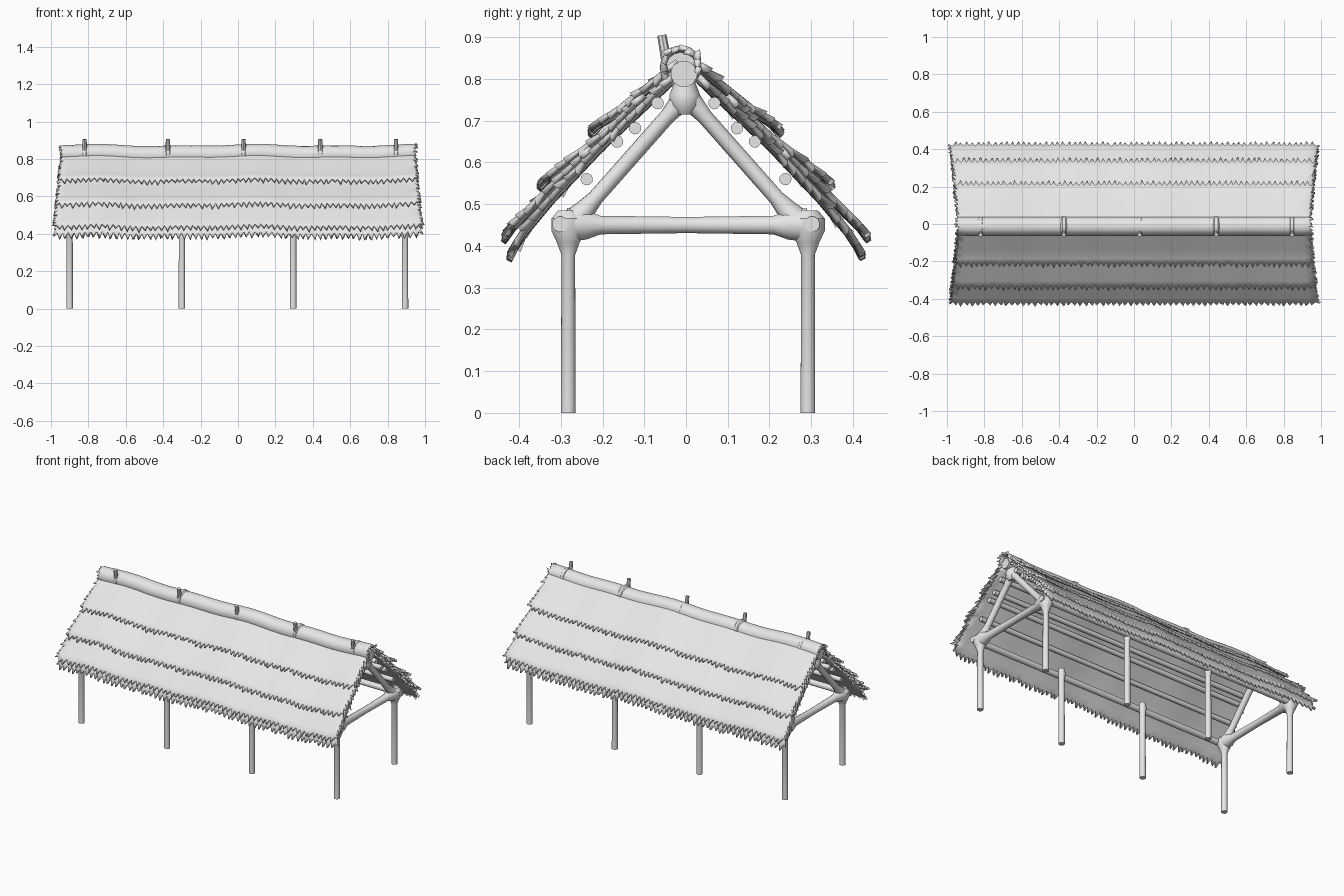
import bpy, bmesh, math, random
from mathutils import Vector

random.seed(4)
if "Cube" in bpy.data.objects:
    bpy.data.objects.remove(bpy.data.objects["Cube"])

grey = bpy.data.materials.new("plain grey")
grey.use_nodes = True
grey.diffuse_color = (0.8, 0.8, 0.8, 1)
grey.node_tree.nodes["Principled BSDF"].inputs["Base Color"].default_value = (0.8, 0.8, 0.8, 1)
parts = []


def finish(name, bm):
    bmesh.ops.recalc_face_normals(bm, faces=bm.faces)
    mesh = bpy.data.meshes.new(name)
    bm.to_mesh(mesh)
    bm.free()
    mesh.materials.append(grey)
    ob = bpy.data.objects.new(name, mesh)
    bpy.context.collection.objects.link(ob)
    parts.append(ob)
    return ob


def rod(name, a, b, rings, sides=12):
    """Round rod from a to b; rings are (fraction along, radius)."""
    a, b = Vector(a), Vector(b)
    axis = (b - a).normalized()
    side = axis.orthogonal().normalized()
    other = axis.cross(side)
    bm = bmesh.new()
    loops = []
    for f, r in rings:
        c = a.lerp(b, f)
        loops.append([bm.verts.new(c + r * (math.cos(t) * side + math.sin(t) * other))
                      for t in (math.tau * i / sides for i in range(sides))])
    for p, q in zip(loops, loops[1:]):
        for i in range(sides):
            j = (i + 1) % sides
            bm.faces.new((p[i], p[j], q[j], q[i]))
    bm.faces.new(loops[0])
    bm.faces.new(loops[-1])
    return finish(name, bm)


def plain(r):
    return [(0, r), (0.5, r * 0.95), (1, r)]


def wave(x):
    return 0.004 * math.sin(7 * x + 1) + 0.003 * math.sin(15 * x)


def thatch(name, profile, top_w, low_w, fringe=True, step=0.03, columns=64, thick=0.014):
    """Sheet swept along x from a (y, z) profile, with ragged teeth round its edges."""
    pts = []
    for p, q in zip(profile, profile[1:]):
        p, q = Vector(p), Vector(q)
        n = max(1, round((q - p).length / step))
        pts += [p.lerp(q, i / n) for i in range(n)]
    pts.append(Vector(profile[-1]))
    bm = bmesh.new()
    rows = []
    for k, p in enumerate(pts):
        w = top_w + (low_w - top_w) * k / (len(pts) - 1)
        xs = [w * (2 * i / columns - 1) for i in range(columns + 1)]
        rows.append([bm.verts.new((x, p.x, p.y + wave(x))) for x in xs])
    for p, q in zip(rows, rows[1:]):
        for i in range(columns):
            bm.faces.new((p[i], p[i + 1], q[i + 1], q[i]))
        # teeth on both gable ends
        for end, sign in ((0, -1), (-1, 1)):
            u, v = p[end], q[end]
            d = v.co - u.co
            n = Vector((0, -d.z, d.y)).normalized()
            tip = bm.verts.new(v.co + d * 0.3 + n * random.uniform(-0.012, 0.012)
                               + Vector((sign * random.uniform(0.014, 0.026), 0, 0)))
            bm.faces.new((u, v, tip))
    # teeth along the lower edge
    if fringe:
        d = Vector((0, *(pts[-1] - pts[-2]))).normalized()
        for u, v in zip(rows[-1], rows[-1][1:]):
            tip = bm.verts.new((u.co + v.co) / 2 + d * random.uniform(0.024, 0.036)
                               + Vector((random.uniform(-0.006, 0.006), 0, -random.uniform(0, 0.01))))
            bm.faces.new((u, v, tip))
    ob = finish(name, bm)
    m = ob.modifiers.new("thickness", "SOLIDIFY")
    m.thickness = thick
    m.offset = 0


# roof: three overlapping courses over a lining, on each slope
courses = {
    "top": ([(0.02, 0.835), (0.10, 0.770), (0.16, 0.722), (0.202, 0.695)], 0.93, 0.945),
    "middle": ([(0.10, 0.755), (0.20, 0.660), (0.28, 0.600), (0.325, 0.566)], 0.935, 0.955),
    "lower": ([(0.22, 0.632), (0.31, 0.550), (0.38, 0.480), (0.413, 0.447)], 0.945, 0.97),
    "lining": ([(0.03, 0.800), (0.20, 0.640), (0.32, 0.513), (0.385, 0.435), (0.405, 0.405)], 0.93, 0.968),
}
for label, s in (("front", -1), ("back", 1)):
    for course, (profile, w0, w1) in courses.items():
        thatch(f"{label}_{course}_thatch", [(s * y, z) for y, z in profile], w0, w1)

# rounded ridge cap with the pole inside it
cap = [(-0.012 + 0.043 * math.cos(t), 0.824 + 0.043 * math.sin(t))
       for t in (math.radians(-35 + 25 * i) for i in range(11))]
thatch("ridge_cap", cap, 0.935, 0.935, fringe=False, step=0.02)
rod("ridge_pole", (-0.94, -0.005, 0.812), (0.94, -0.005, 0.812), plain(0.032))

# bands and pegs holding the cap down
for i, x in enumerate((-0.82, -0.375, 0.03, 0.44, 0.845)):
    rod(f"ridge_band_{i}", (x - 0.017, -0.012, 0.828), (x + 0.017, -0.012, 0.828),
        [(0, 0.043), (0.25, 0.051), (0.75, 0.051), (1, 0.043)], 16)
    rod(f"ridge_peg_{i}", (x, -0.043, 0.82), (x, -0.058, 0.905), [(0, 0.013), (1, 0.011)], 8)

# posts with swollen heads, and the long beams on them
for label, y in (("front", -0.282), ("back", 0.292)):
    for i, x in enumerate((-0.9, -0.3, 0.295, 0.893)):
        if i in (0, 3):
            rings = [(0, 0.018), (0.78, 0.017), (0.84, 0.028), (0.9, 0.042), (0.96, 0.042), (1, 0.025)]
        else:
            rings = [(0, 0.018), (0.85, 0.017), (0.93, 0.022), (1, 0.018)]
        rod(f"{label}_post_{i}", (x, y, 0), (x, y, 0.485), rings)
    yb = math.copysign(0.302, y)
    rod(f"{label}_beam", (-0.935, yb, 0.452), (0.935, yb, 0.452), plain(0.019))

# purlins under the thatch
for label, s in (("front", -1), ("back", 1)):
    for i, (y, z) in enumerate(((0.068, 0.742), (0.122, 0.682), (0.165, 0.650), (0.238, 0.560))):
        rod(f"{label}_purlin_{i}", (-0.925, s * y, z), (0.925, s * y, z), plain(0.015), 10)

# gable trusses: tie beam, two rafters and the apex joint
for label, x in (("right", -0.9), ("left", 0.893)):
    rod(f"{label}_tie_beam", (x, -0.285, 0.45), (x, 0.29, 0.45),
        [(0, 0.042), (0.08, 0.036), (0.14, 0.023), (0.5, 0.020), (0.86, 0.023), (0.92, 0.036), (1, 0.042)])
    for side, s in (("front", -1), ("back", 1)):
        rod(f"{label}_{side}_rafter", (x, s * 0.27, 0.455), (x, s * 0.005, 0.755),
            [(0, 0.036), (0.1, 0.026), (0.2, 0.019), (0.85, 0.019), (1, 0.028)])
    rod(f"{label}_apex_joint", (x, -0.003, 0.715), (x, -0.003, 0.82),
        [(0, 0.02), (0.2, 0.036), (0.45, 0.038), (0.75, 0.025), (1, 0.022)])

# smooth shading with crisp edges
bpy.ops.object.select_all(action="DESELECT")
for ob in parts:
    ob.select_set(True)
bpy.context.view_layer.objects.active = parts[0]
bpy.ops.object.shade_smooth_by_angle(angle=math.radians(40))
